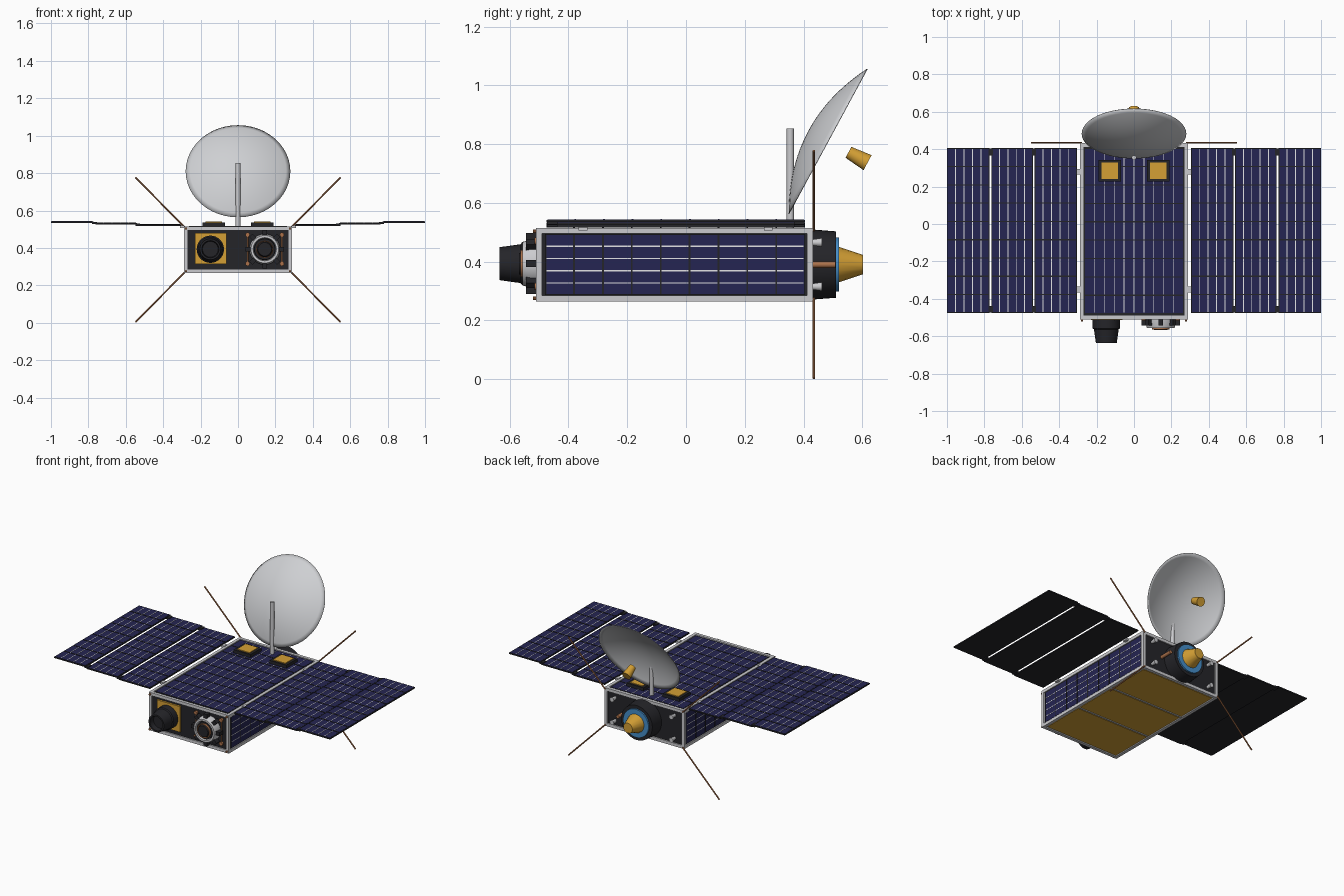
import bpy, bmesh, math
from mathutils import Matrix, Vector

old = bpy.data.objects.get("Cube")
if old:
    bpy.data.objects.remove(old)


def material(name, *rgb):
    m = bpy.data.materials.new(name)
    m.use_nodes = True
    m.diffuse_color = (*rgb, 1)
    m.node_tree.nodes["Principled BSDF"].inputs["Base Color"].default_value = (*rgb, 1)
    return m


SILVER = material("silver", .6, .6, .62)
DISH = material("dish_grey", .62, .63, .65)
BLACK = material("black", .018, .018, .022)
NAVY = material("cell_navy", .018, .018, .085)
WHITE = material("contact_white", .8, .8, .82)
GOLD = material("gold", .66, .35, .035)
COPPER = material("copper", .42, .17, .07)
BLUE = material("blue", .06, .27, .58)


def finish(name, bm, mat, matrix=Matrix(), smooth=False):
    bmesh.ops.recalc_face_normals(bm, faces=bm.faces)
    mesh = bpy.data.meshes.new(name)
    bm.to_mesh(mesh)
    bm.free()
    mesh.materials.append(mat)
    ob = bpy.data.objects.new(name, mesh)
    ob.matrix_world = matrix
    bpy.context.collection.objects.link(ob)
    if smooth:
        bpy.ops.object.select_all(action='DESELECT')
        ob.select_set(True)
        bpy.context.view_layer.objects.active = ob
        bpy.ops.object.shade_smooth_by_angle(angle=math.radians(35))
    return ob


def boxes(name, mat, items, matrix=Matrix()):
    """One object from (centre, size) boxes."""
    bm = bmesh.new()
    for c, s in items:
        bmesh.ops.create_cube(bm, size=1, matrix=Matrix.Translation(c) @ Matrix.Diagonal((*s, 1)))
    return finish(name, bm, mat, matrix)


def lathe(name, mat, profile, loc, axis, sides=32):
    """Spin (radius, height) points about an axis."""
    bm = bmesh.new()
    verts = [bm.verts.new((r, 0, h)) for r, h in profile]
    edges = [bm.edges.new(p) for p in zip(verts, verts[1:])]
    bmesh.ops.spin(bm, geom=verts + edges, cent=(0, 0, 0), axis=(0, 0, 1),
                   angle=math.tau, steps=sides)
    bmesh.ops.remove_doubles(bm, verts=bm.verts, dist=1e-5)
    turn = Vector(axis).to_track_quat('Z', 'Y').to_matrix().to_4x4()
    return finish(name, bm, mat, Matrix.Translation(loc) @ turn, True)


def rod(name, mat, a, b, r, r2=None, sides=16):
    a, d = Vector(a), Vector(b) - Vector(a)
    r2 = r if r2 is None else r2
    return lathe(name, mat, [(0, 0), (r, 0), (r2, d.length), (0, d.length)], a, d, sides)


def solar(name, matrix, w, l, cols, rows=9, thick=.008):
    """Panel with cells, white contact lines and dark cross gaps; local z is outward."""
    top = thick / 2
    boxes(name + "_backing", BLACK, [((0, 0, 0), (w, l, thick))], matrix)
    boxes(name + "_cells", NAVY, [((0, 0, top), (w - .008, l - .008, .002))], matrix)
    boxes(name + "_contacts", WHITE,
          [((w * (i / cols - .5), 0, top + .001), (.004, l - .01, .002)) for i in range(1, cols)], matrix)
    boxes(name + "_gaps", BLACK,
          [((0, l * (i / rows - .5), top + .0015), (w - .008, .006, .003)) for i in range(1, rows)], matrix)


# Body core and edge frame
X, Y0, Y1, Z0, Z1, T = .29, -.51, .432, .265, .515, .02
YC, ZC, YL, ZL = (Y0 + Y1) / 2, (Z0 + Z1) / 2, Y1 - Y0, Z1 - Z0
boxes("body_core", BLACK, [((0, YC, ZC), (2 * X - .024, YL - .016, ZL - .016))])
rails = []
for s in (-1, 1):
    for t in (-1, 1):
        rails += [((s * (X - T / 2), YC, ZC + t * (ZL - T) / 2), (T, YL, T)),
                  ((s * (X - T / 2), YC + t * (YL - T) / 2, ZC), (T, T, ZL)),
                  ((0, YC + s * (YL - T) / 2, ZC + t * (ZL - T) / 2), (2 * X, T, T))]
boxes("body_frame", SILVER, rails)

# Solar skin on the top and sides
PY, PL = -.037, .885
solar("top_panel", Matrix.Translation((0, PY, Z1 - .006)), .53, PL, 10)
for s, side in ((1, "left"), (-1, "right")):
    solar(side + "_side_panel", Matrix.Translation((s * .281, PY, .39)) @ Matrix.Rotation(s * math.pi / 2, 4, 'Y'),
          .208, PL, 5)
    # Folding wing of three stepped panels
    for name, a, b, z in (("inner", .306, .531, .52), ("middle", .541, .763, .529), ("outer", .773, 1, .538)):
        solar(f"{side}_{name}_wing", Matrix.Translation((s * (a + b) / 2, -.035, z)), b - a, .88, 5)
    boxes(side + "_wing_hinges", BLACK,
          [((s * x, y, z), (.026, .035, .012)) for x, z in ((.536, .524), (.768, .533)) for y in (.385, -.455)])
    boxes(side + "_root_hinges", SILVER, [((s * .297, y, .513), (.024, .03, .014)) for y in (.28, -.35)])

# Gold underside with cross bars
boxes("underside_plates", GOLD, [((0, YC + i * .302, Z0 + .006), (.53, .285, .008)) for i in (-1, 0, 1)])
boxes("underside_bars", SILVER, [((0, YC + i * .151, Z0 + .006), (.55, .009, .01)) for i in (-1, 1)])

# Patch antennas on the roof
for s, side in ((1, "left"), (-1, "right")):
    boxes(side + "_patch_base", BLACK, [((s * .13, .285, .526), (.122, .115, .02))])
    boxes(side + "_patch", GOLD, [((s * .13, .285, .537), (.09, .09, .008))])

# Dish, mast and feed horn
aim = Vector((0, .88, -.476)).normalized()
rim = Vector((0, .4825, .81))
R, DEPTH = .28, .075
dish = lathe("dish", DISH, [(R * i / 12, DEPTH * ((i / 12) ** 2 - 1)) for i in range(13)], rim, aim, 48)
shell = dish.modifiers.new("thickness", 'SOLIDIFY')
shell.thickness = .003
rod("dish_mast", SILVER, (0, .355, .505), (0, .355, .853), .0125)
rod("feed_horn", GOLD, rim + aim * .08, rim + aim * .154, .021, .029, 24)

# Whip antennas at the rear corners
for s, side in ((1, "left"), (-1, "right")):
    for t, level in ((1, "upper"), (-1, "lower")):
        rod(f"{side}_{level}_whip", COPPER, (s * .28, .435, .39 + t * .115), (s * .548, .435, .39 + t * .387), .0045, sides=8)

# Front main camera on a gold plate
boxes("camera_plate", GOLD, [((-.145, -.508, .397), (.168, .012, .168))])
lathe("camera_barrel", BLACK, [(0, 0), (.073, 0), (.073, .05), (.066, .055), (.056, .127),
                               (.046, .127), (.042, .095), (0, .095)], (-.148, -.508, .393), (0, -1, 0))

# Front sensor with ring, lens and clamps
SX, SZ = .143, .393
lathe("sensor_ring", SILVER, [(.082, 0), (.082, .025), (.074, .055), (.062, .055), (.058, .03), (.058, 0)],
      (SX, -.502, SZ), (0, -1, 0))
rod("sensor_lens", BLACK, (SX, -.5, SZ), (SX, -.55, SZ), .06, .056, 32)
lathe("lens_ring", COPPER, [(.046, 0), (.046, .014), (.042, .014), (.042, 0)], (SX, -.549, SZ), (0, -1, 0))
rod("lens_glass", BLACK, (SX, -.549, SZ), (SX, -.568, SZ), .043, .036, 24)
for i in range(8):
    turn = Matrix.Translation((SX, -.527, SZ)) @ Matrix.Rotation(i * math.pi / 4, 4, 'Y')
    boxes(f"sensor_clamp_{i + 1}", BLACK, [((.09, 0, 0), (.028, .034, .024))], turn)
for s in (-1, 1):
    for t in (-1, 1):
        rod("sensor_bolt", COPPER, (SX + s * .092, -.5, SZ + t * .077), (SX + s * .092, -.515, SZ + t * .077), .012)
        rod("frame_pin", COPPER, (s * .278, -.505, .39 + t * .114), (s * .278, -.521, .39 + t * .114), .006, sides=8)
    rod("sensor_pipe", COPPER, (SX + s * .092, -.506, SZ - .077), (SX + s * .092, -.506, SZ + .077), .004, sides=8)

# Rear engine: drum, blue collar and gold nozzle
rod("engine_drum", BLACK, (0, .42, .39), (0, .51, .39), .12, .113, 40)
lathe("engine_collar", BLUE, [(.092, 0), (.092, .012), (.05, .012), (.05, 0)], (0, .508, .39), (0, 1, 0), 40)
rod("engine_nozzle", GOLD, (0, .515, .39), (0, .602, .39), .062, .033)
rod("fuel_valve", COPPER, (.14, .42, .39), (.14, .508, .39), .011)

# Rear corner thrusters
for s in (-1, 1):
    for t in (-1, 1):
        p = Vector((s * .215, .42, .39 + t * .075))
        rod("corner_thruster", SILVER, p, p + Vector((0, .042, 0)), .009, .015)
